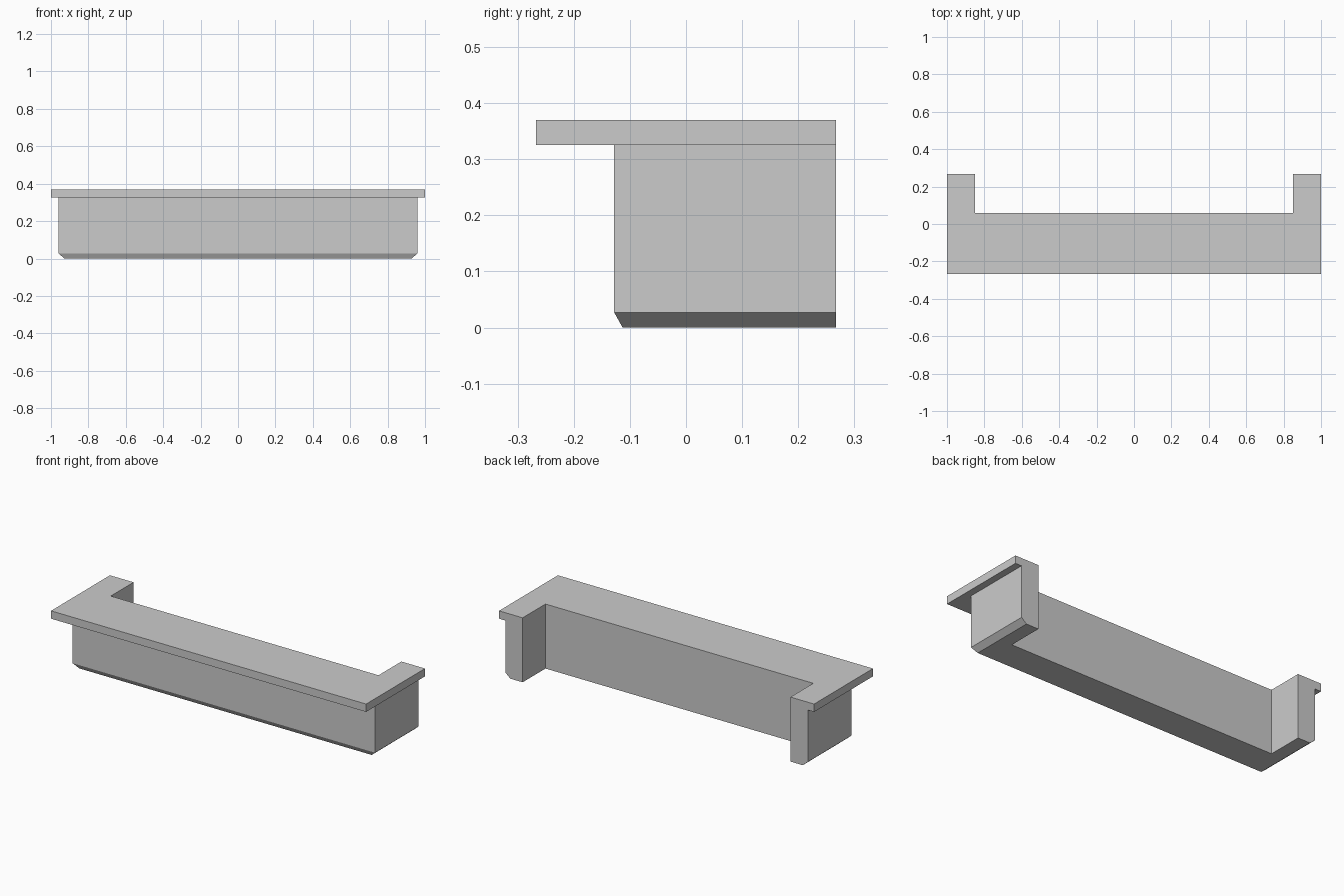
import bpy
import bmesh

if "Cube" in bpy.data.objects:
    bpy.data.objects.remove(bpy.data.objects["Cube"])

BACK, INNER_X, INNER_Y = 0.267, 0.85, 0.06


def u_outline(half_width, front):
    """Plan outline of a shape with two returns towards the back."""
    right = [(half_width, front), (half_width, BACK),
             (INNER_X, BACK), (INNER_X, INNER_Y)]
    return right + [(-x, y) for x, y in reversed(right)]


def loft(name, sections):
    """Join stacked outlines (half_width, front, z) into a closed solid."""
    bm = bmesh.new()
    rings = [[bm.verts.new((x, y, z)) for x, y in u_outline(w, f)]
             for w, f, z in sections]
    for low, high in zip(rings, rings[1:]):
        for i in range(len(low)):
            j = (i + 1) % len(low)
            bm.faces.new((low[i], low[j], high[j], high[i]))
    bm.faces.new(rings[0][::-1])
    bm.faces.new(rings[-1])
    bmesh.ops.recalc_face_normals(bm, faces=bm.faces)
    mesh = bpy.data.meshes.new(name)
    bm.to_mesh(mesh)
    bm.free()
    obj = bpy.data.objects.new(name, mesh)
    bpy.context.collection.objects.link(obj)
    return obj


# Counter body with a bevelled bottom edge on the outer sides
loft("counter_body", [(0.928, -0.113, 0.0), (0.96, -0.128, 0.027),
                      (0.96, -0.128, 0.325)])

# Overhanging worktop
loft("counter_top", [(1.0, -0.267, 0.325), (1.0, -0.267, 0.37)])
